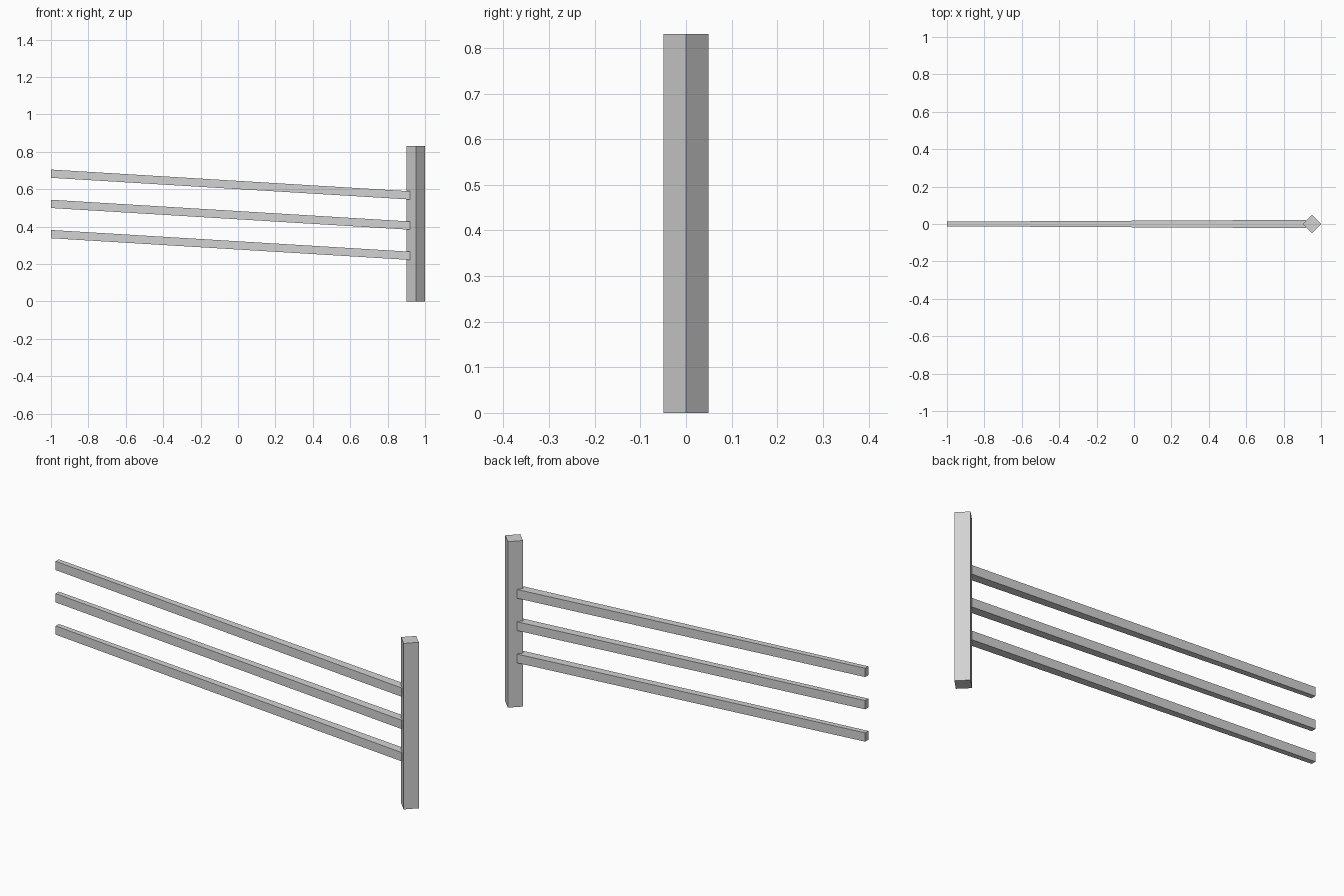
import bpy
import bmesh
import math

cube = bpy.data.objects.get("Cube")
if cube:
    bpy.data.objects.remove(cube, do_unlink=True)

# Single flat grey
grey = bpy.data.materials.new("light_grey")
grey.use_nodes = True
colour = (0.65, 0.65, 0.65, 1.0)
grey.diffuse_color = colour
grey.node_tree.nodes["Principled BSDF"].inputs["Base Color"].default_value = colour


def make_box(name, shape):
    """Unit cube whose corners are moved by the shape function."""
    bm = bmesh.new()
    bmesh.ops.create_cube(bm, size=1.0)
    for v in bm.verts:
        v.co = shape(v.co)
    mesh = bpy.data.meshes.new(name)
    bm.to_mesh(mesh)
    bm.free()
    mesh.materials.append(grey)
    obj = bpy.data.objects.new(name, mesh)
    bpy.context.collection.objects.link(obj)
    return obj


# Square post turned corner-on
POST_SIDE = 0.049 * math.sqrt(2)
POST_HEIGHT = 0.83
post = make_box("post", lambda c: (c.x * POST_SIDE, c.y * POST_SIDE, (c.z + 0.5) * POST_HEIGHT))
post.location.x = 0.951
post.rotation_euler.z = math.radians(45)

# Sloping rails: upright ends, narrower towards the free end
X_FREE, X_POST = -1.0, 0.92
DROP = 0.116
RAIL_HEIGHT = 0.044


def rail_shape(z_free):
    def shape(c):
        t = c.x + 0.5
        depth = 0.025 + 0.019 * t
        return (X_FREE + (X_POST - X_FREE) * t,
                c.y * depth,
                z_free - DROP * t + c.z * RAIL_HEIGHT)
    return shape


for i, level in enumerate(("lower", "middle", "upper")):
    make_box(level + "_rail", rail_shape(0.36 + 0.1615 * i))
